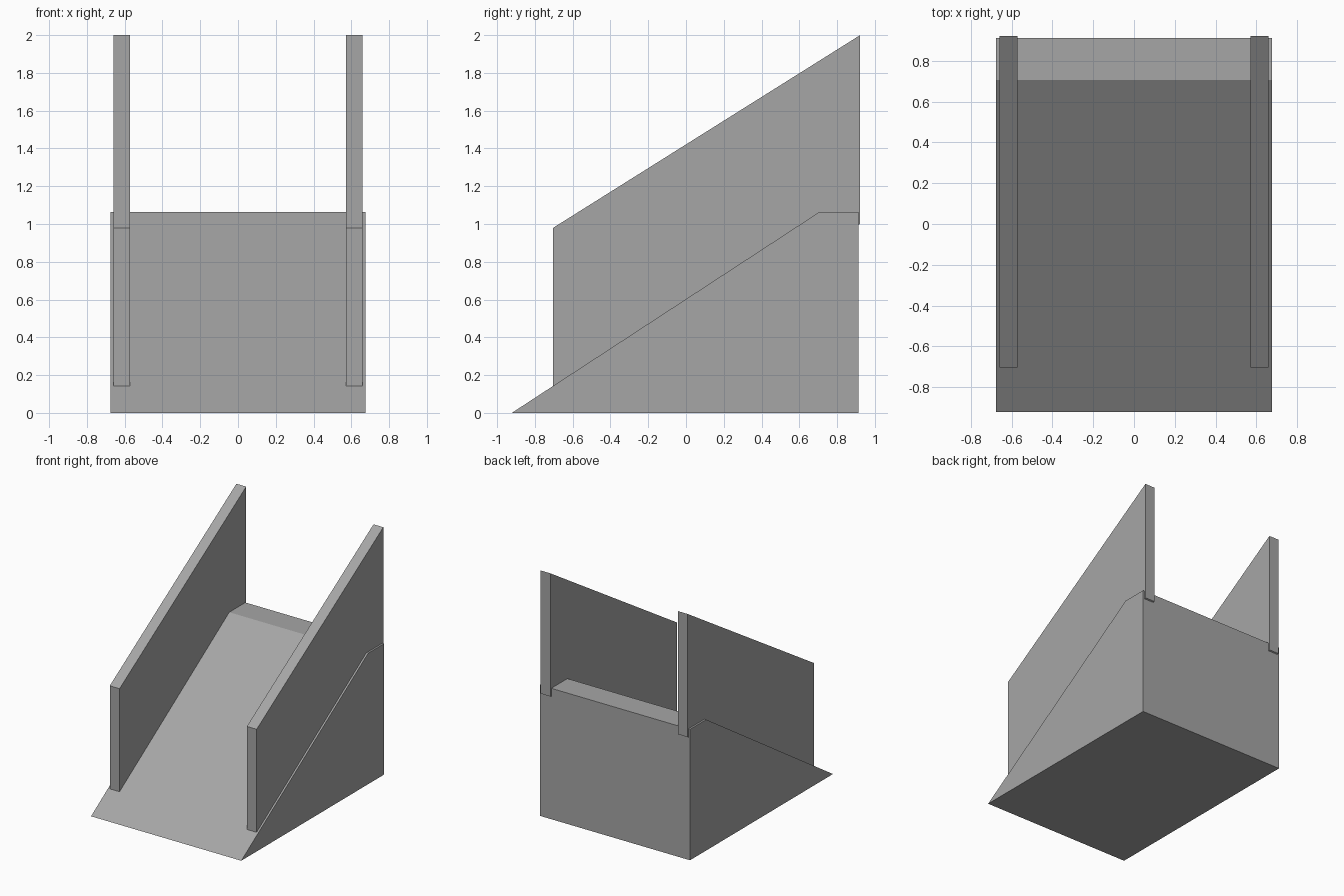
import bpy
import bmesh

cube = bpy.data.objects.get("Cube")
if cube:
    bpy.data.objects.remove(cube, do_unlink=True)

# Single grey finish
grey = bpy.data.materials.new("plain_grey")
grey.use_nodes = True
colour = (0.38, 0.38, 0.38, 1.0)
grey.diffuse_color = colour
grey.node_tree.nodes["Principled BSDF"].inputs["Base Color"].default_value = colour


def extrude_profile(name, profile, x_min, x_max):
    """Extrude a closed (y, z) side profile from x_min to x_max."""
    bm = bmesh.new()
    face = bm.faces.new([bm.verts.new((x_min, y, z)) for y, z in profile])
    result = bmesh.ops.extrude_face_region(bm, geom=[face])
    moved = [v for v in result["geom"] if isinstance(v, bmesh.types.BMVert)]
    bmesh.ops.translate(bm, verts=moved, vec=(x_max - x_min, 0, 0))
    bmesh.ops.recalc_face_normals(bm, faces=bm.faces)
    mesh = bpy.data.meshes.new(name)
    bm.to_mesh(mesh)
    bm.free()
    mesh.materials.append(grey)
    obj = bpy.data.objects.new(name, mesh)
    bpy.context.collection.objects.link(obj)
    return obj


# Solid wedge with a short level landing at the back
ramp = [(-0.922, 0), (0.912, 0), (0.912, 1.063), (0.705, 1.063)]
extrude_profile("ramp", ramp, -0.675, 0.675)

# Sloping side walls, sunk into the ramp and just proud of its back
wall = [(-0.703, 0.143), (0.922, 1.0), (0.922, 2.0), (-0.703, 0.98)]
for name, side in (("left_wall", 1), ("right_wall", -1)):
    x_min, x_max = sorted((side * 0.572, side * 0.66))
    extrude_profile(name, wall, x_min, x_max)
